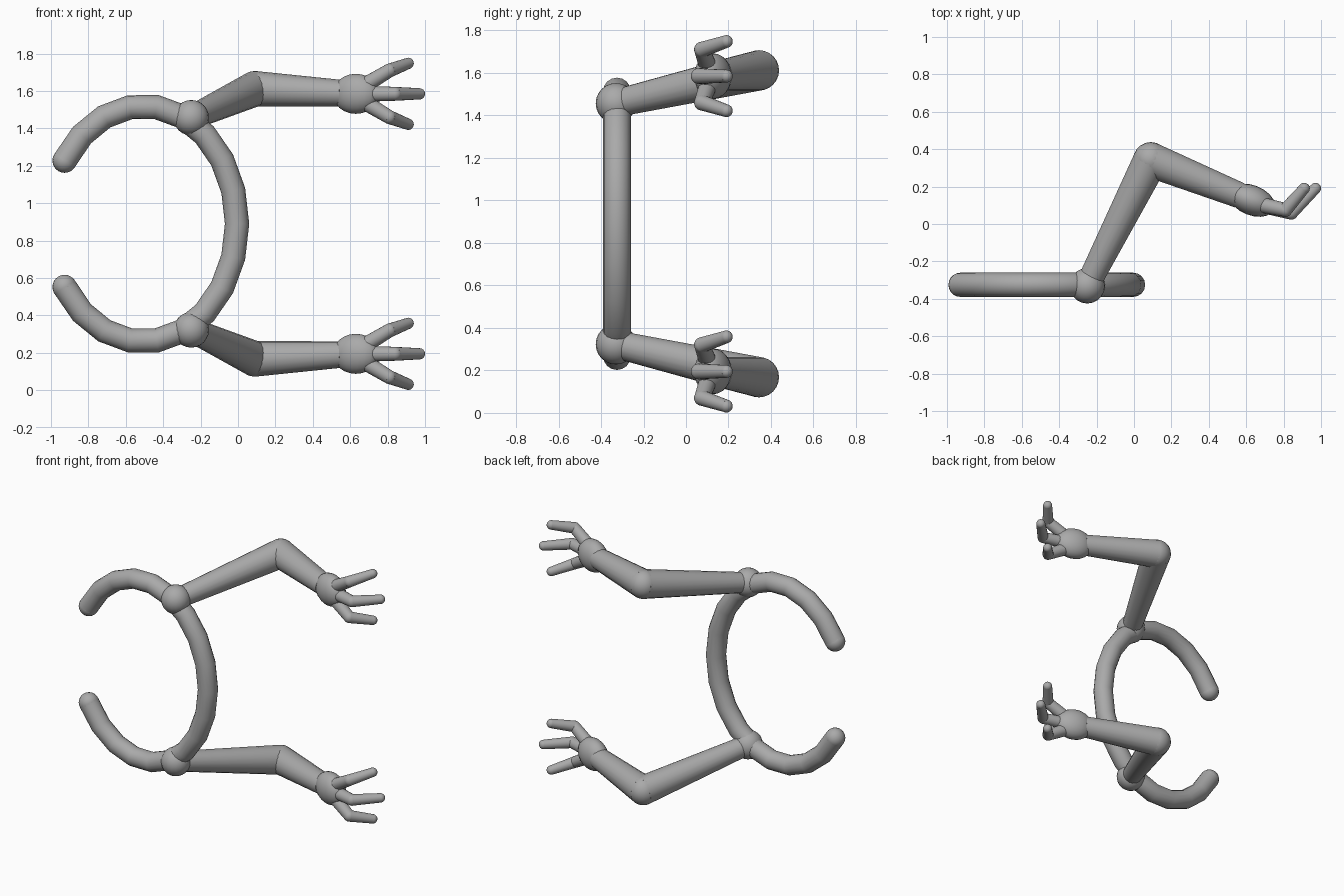
import bpy
import bmesh
from math import sin, cos, radians
from mathutils import Vector, Matrix

if "Cube" in bpy.data.objects:
    bpy.data.objects.remove(bpy.data.objects["Cube"], do_unlink=True)

GREY = (0.40, 0.40, 0.40, 1)
grey = bpy.data.materials.new("plain_grey")
grey.use_nodes = True
grey.diffuse_color = GREY
bsdf = grey.node_tree.nodes["Principled BSDF"]
bsdf.inputs["Base Color"].default_value = GREY
bsdf.inputs["Roughness"].default_value = 0.6

MID_Z = 0.89
RING_Y = -0.325


def finish(obj):
    obj.data.materials.append(grey)
    bpy.ops.object.select_all(action='DESELECT')
    obj.select_set(True)
    bpy.context.view_layer.objects.active = obj
    bpy.ops.object.shade_smooth_by_angle(angle=radians(40))


def from_bmesh(name, bm):
    mesh = bpy.data.meshes.new(name)
    bm.to_mesh(mesh)
    bm.free()
    obj = bpy.data.objects.new(name, mesh)
    bpy.context.collection.objects.link(obj)
    finish(obj)


def add_ball(bm, centre, size, turn=Matrix()):
    bmesh.ops.create_uvsphere(
        bm, u_segments=20, v_segments=12, radius=1,
        matrix=Matrix.Translation(centre) @ turn @ Matrix.Diagonal((*size, 1)))


def ball(name, centre, size, turn=Matrix()):
    bm = bmesh.new()
    add_ball(bm, centre, size, turn)
    from_bmesh(name, bm)


def limb(name, points, radii, rounded):
    """Tapered rods through the points, with balls at the rounded indices."""
    bm = bmesh.new()
    points = [Vector(p) for p in points]
    for a, b, ra, rb in zip(points, points[1:], radii, radii[1:]):
        d = b - a
        turn = d.to_track_quat('Z', 'Y').to_matrix().to_4x4()
        bmesh.ops.create_cone(
            bm, cap_ends=True, segments=18, radius1=ra, radius2=rb,
            depth=d.length, matrix=Matrix.Translation((a + b) / 2) @ turn)
    for i in rounded:
        add_ball(bm, points[i], [radii[i]] * 3)
    from_bmesh(name, bm)


# Open oval ring, gap facing the model's right
TUBE = 0.065
STEPS = 18
arc = []
for i in range(STEPS + 1):
    t = radians(-147.6 + 295.2 * i / STEPS)
    arc.append((-0.505 + 0.5 * cos(t), RING_Y, MID_Z + 0.63 * sin(t)))
curve = bpy.data.curves.new("open_ring", 'CURVE')
curve.dimensions = '3D'
curve.bevel_depth = TUBE
curve.bevel_resolution = 6
spline = curve.splines.new('POLY')
spline.points.add(STEPS)
for point, co in zip(spline.points, arc):
    point.co = (*co, 1)
ring = bpy.data.objects.new("open_ring", curve)
bpy.context.collection.objects.link(ring)
bpy.ops.object.select_all(action='DESELECT')
ring.select_set(True)
bpy.context.view_layer.objects.active = ring
bpy.ops.object.convert(target='MESH')
finish(bpy.context.view_layer.objects.active)
ball("lower_ring_end", arc[0], [TUBE] * 3)
ball("upper_ring_end", arc[-1], [TUBE] * 3)

# Two arms, mirrored above and below the ring's middle
for side, s in (("upper", 1), ("lower", -1)):
    shoulder = Vector((-0.25, -0.33, MID_Z + s * 0.567))
    elbow = Vector((0.09, 0.343, MID_Z + s * 0.722))
    hand = Vector((0.63, 0.127, MID_Z + s * 0.695))
    wrist = elbow.lerp(hand, 0.88)

    ball(side + "_shoulder", shoulder, [0.095] * 3)
    limb(side + "_arm", [shoulder, elbow, wrist],
         [0.065, 0.095, 0.07], [1])

    # Flattened palm aligned with the forearm
    d = hand - elbow
    turn = Vector((d.x, d.y, 0)).to_track_quat('X', 'Z').to_matrix().to_4x4()
    ball(side + "_palm", hand, (0.13, 0.08, 0.107), turn)

    # Three bent fingers
    for name, f in (("top", 1), ("middle", 0), ("bottom", -1)):
        spread = abs(f)
        limb(f"{side}_{name}_finger", [
            hand + Vector((0.03, -0.02, f * 0.035)),
            (0.84 - spread * 0.03, 0.06 + spread * 0.015, hand.z + f * 0.125),
            (0.97 - spread * 0.06, 0.19, hand.z + f * 0.163)],
            [0.043, 0.037, 0.03], [1, 2])
